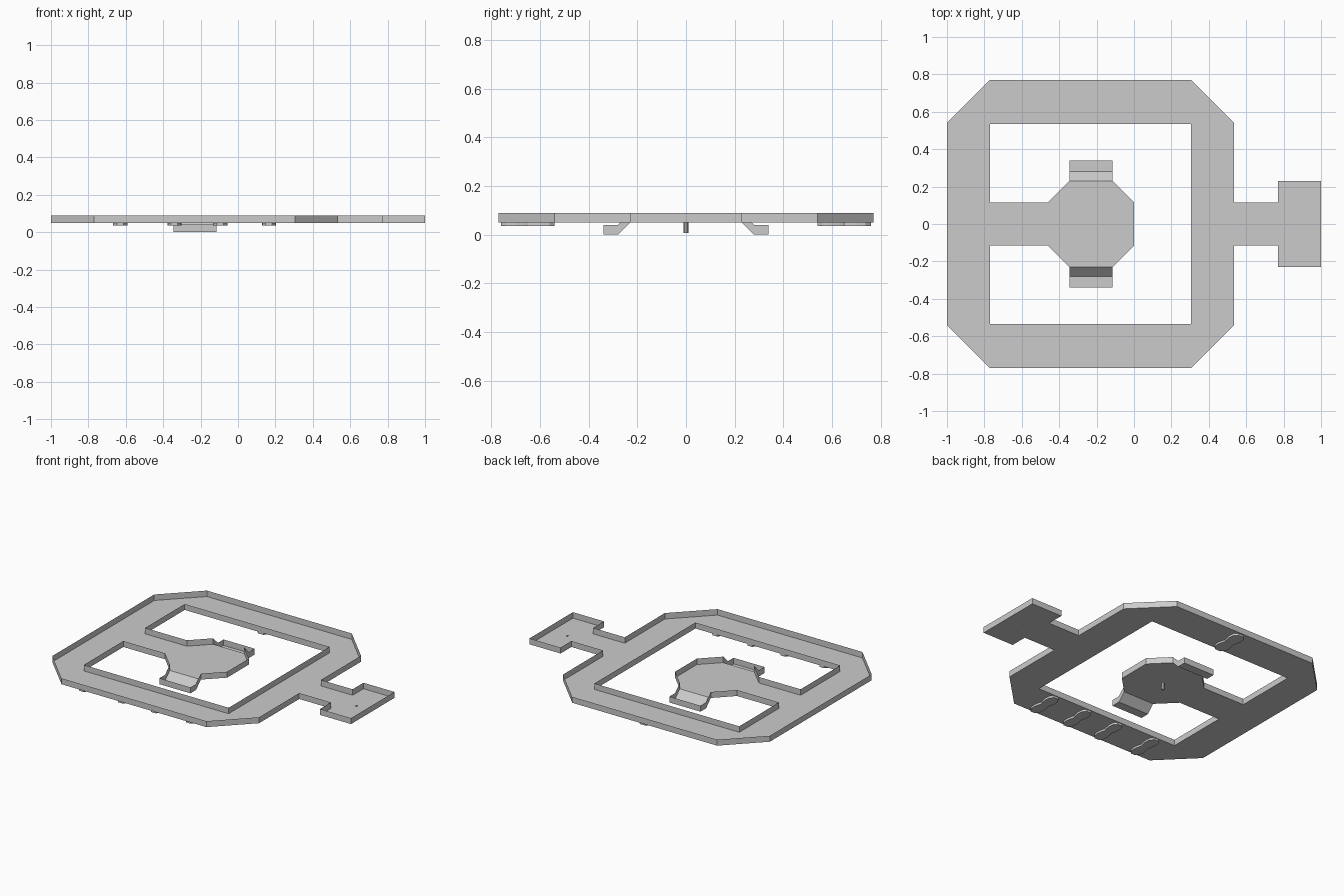
import bpy, bmesh, math

if "Cube" in bpy.data.objects:
    bpy.data.objects.remove(bpy.data.objects["Cube"])

FLOOR, RIM = 0.05, 0.09       # tray floor and rim heights
EAR_FLOOR, EAR_RIM = 0.0, 0.04


def finish(bm, name):
    me = bpy.data.meshes.new(name)
    bm.to_mesh(me)
    bm.free()
    ob = bpy.data.objects.new(name, me)
    bpy.context.collection.objects.link(ob)
    return ob


def mirrored(half):
    """Close a half outline (y < 0) by mirroring it over y = 0."""
    return half + [(x, -y) for x, y in reversed(half)]


def add_wall(bm, a, b, h):
    bm.faces.new([bm.verts.new(p) for p in
                  (a, b, (b[0], b[1], b[2] + h), (a[0], a[1], a[2] + h))])


outer = mirrored([(-1, -.54), (-.77, -.77), (.305, -.77), (.535, -.54), (.535, -.115),
                  (.77, -.115), (.77, -.23), (1, -.23)])
hole = mirrored([(0, -.115), (-.115, -.23), (-.345, -.23), (-.46, -.115), (-.77, -.115),
                 (-.77, -.535), (.305, -.535)])

# Floor plate with the opening around the octagonal island
bm = bmesh.new()
edges = []
for loop in (outer, hole):
    vs = [bm.verts.new((x, y, FLOOR)) for x, y in loop]
    edges += [bm.edges.new((vs[i - 1], vs[i])) for i in range(len(vs))]
bmesh.ops.triangle_fill(bm, use_beauty=True, edges=edges, normal=(0, 0, 1))
finish(bm, "floor_plate")

# Thin upright rim on both outlines, left open where the ramps leave the island
bm = bmesh.new()
for loop in (outer, hole):
    for i, b in enumerate(loop):
        a = loop[i - 1]
        if {a[0], b[0]} == {-.115, -.345}:
            continue
        add_wall(bm, (*a, FLOOR), (*b, FLOOR), RIM - FLOOR)
bmesh.ops.remove_doubles(bm, verts=bm.verts, dist=1e-5)
finish(bm, "rim_wall")

# Ramps stepping down from the island, front and back
x0, x1 = -.345, -.115
profile = [(.23, FLOOR), (.28, EAR_FLOOR), (.34, EAR_FLOOR)]
for s, side in ((-1, "front"), (1, "back")):
    bm = bmesh.new()
    h = RIM - FLOOR
    for (ya, za), (yb, zb) in zip(profile, profile[1:]):
        bm.faces.new([bm.verts.new(p) for p in
                      ((x0, s * ya, za), (x1, s * ya, za), (x1, s * yb, zb), (x0, s * yb, zb))])
        for x in (x0, x1):
            add_wall(bm, (x, s * ya, za), (x, s * yb, zb), h)
    add_wall(bm, (x0, s * .34, EAR_FLOOR), (x1, s * .34, EAR_FLOOR), h)
    bmesh.ops.remove_doubles(bm, verts=bm.verts, dist=1e-5)
    finish(bm, side + "_ramp")


def waisted_pad(name, x, y, w, length, z0, z1):
    """Flat pad with a pinched waist, hanging under the floor."""
    quarter = [(.7, 0), (.85, .18), (1, .5), (.9, .8), (.45, 1)]
    right = [(a, -b) for a, b in reversed(quarter[1:])] + quarter
    outline = right + [(-a, -b) for a, b in right]
    bm = bmesh.new()
    f = bm.faces.new([bm.verts.new((x + a * w / 2, y + b * length / 2, z0)) for a, b in outline])
    r = bmesh.ops.extrude_face_region(bm, geom=[f])
    top = [v for v in r["geom"] if isinstance(v, bmesh.types.BMVert)]
    bmesh.ops.translate(bm, verts=top, vec=(0, 0, z1 - z0))
    bmesh.ops.recalc_face_normals(bm, faces=bm.faces)
    finish(bm, name)


# Underside pads: four at the front, one at the back
for i, x in enumerate((-.63, -.34, -.095, .165)):
    waisted_pad("front_pad_%d" % (i + 1), x, -.65, .076, .22, .036, FLOOR - .0005)
waisted_pad("back_pad", -.21, .65, .09, .22, .036, FLOOR - .0005)


def peg(name, x, y, r, z0, z1):
    bpy.ops.mesh.primitive_cylinder_add(vertices=8, radius=r, depth=z1 - z0,
                                        location=(x, y, (z0 + z1) / 2))
    bpy.context.object.name = name


# Small pegs
peg("island_peg", -.23, 0, .01, .006, FLOOR - .0005)
peg("tab_peg", .88, 0, .006, FLOOR - .0005, .055)
